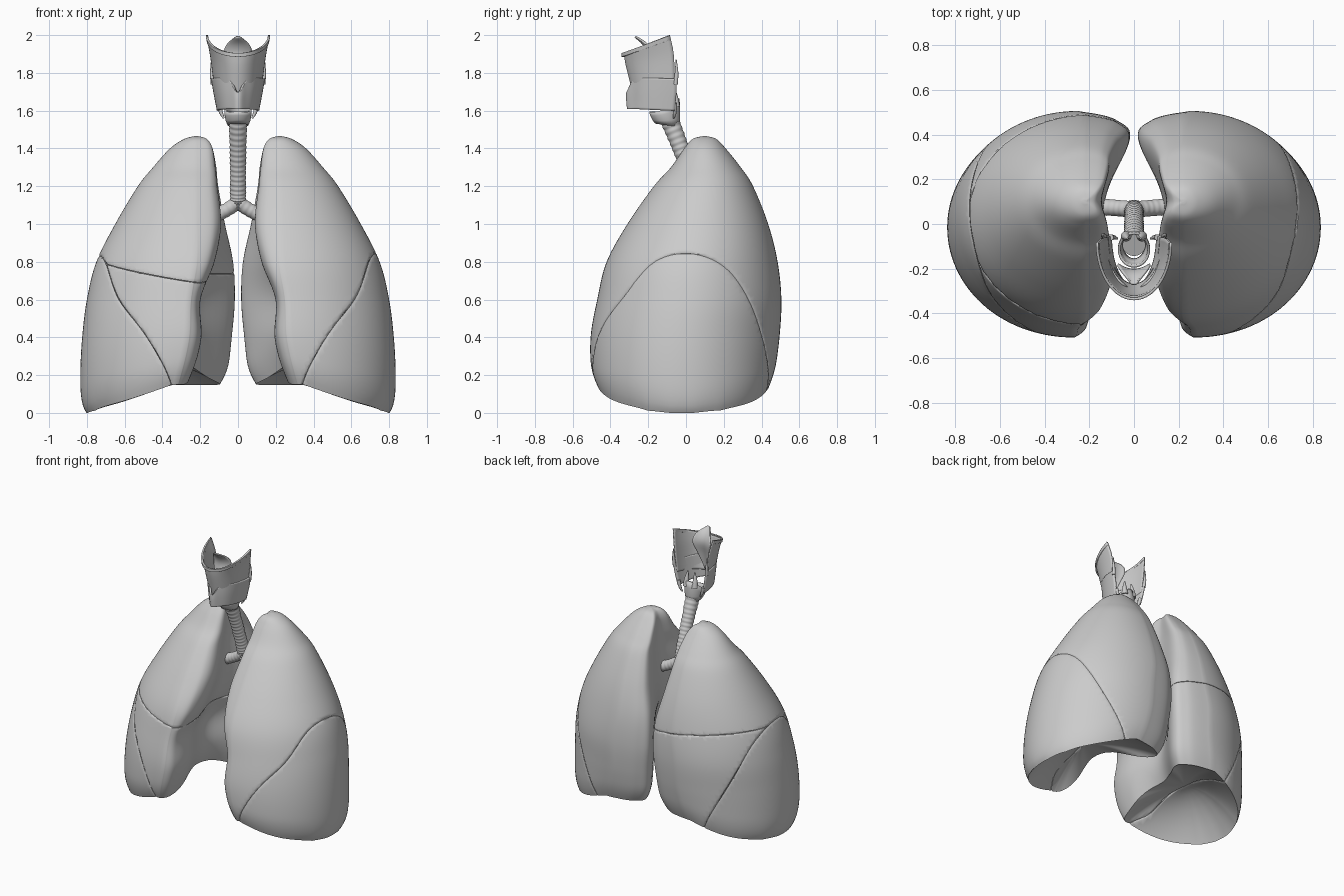
import bpy, bmesh, math
from mathutils import Vector

if "Cube" in bpy.data.objects:
    bpy.data.objects.remove(bpy.data.objects["Cube"])


def finish(name, bm, angle=50, thick=0):
    bmesh.ops.recalc_face_normals(bm, faces=bm.faces)
    me = bpy.data.meshes.new(name)
    bm.to_mesh(me)
    bm.free()
    for p in me.polygons:
        p.use_smooth = True
    me.set_sharp_from_angle(angle=math.radians(angle))
    ob = bpy.data.objects.new(name, me)
    bpy.context.collection.objects.link(ob)
    if thick:
        m = ob.modifiers.new("thickness", 'SOLIDIFY')
        m.thickness = thick
        m.offset = 0
    return ob


def spline(rows, p):
    """Catmull-Rom through rows, p in 0..len-1"""
    n = len(rows) - 1
    i = min(max(int(p), 0), n - 1)
    t = p - i
    a, b, c, d = (rows[min(max(k, 0), n)] for k in (i - 1, i, i + 1, i + 2))
    return [0.5 * (2*y + (z - x)*t + (2*x - 5*y + 4*z - w)*t*t + (3*y - x - 3*z + w)*t**3)
            for x, y, z, w in zip(a, b, c, d)]


def loft(bm, rings, closed=True, caps=False):
    vr = [[bm.verts.new(c) for c in r] for r in rings]
    n = len(vr[0])
    for a, b in zip(vr, vr[1:]):
        for j in range(n if closed else n - 1):
            k = (j + 1) % n
            bm.faces.new((a[j], a[k], b[k], b[j]))
    if caps:
        bm.faces.new(vr[0])
        bm.faces.new(vr[-1])
    return bm


# Lung sections from apex down: z, outer x, front y, back y, front-medial x, back-medial x, tip x
LUNG = [(1.465, .23, .09, .11, .21, .21, .22), (1.45, .285, .035, .16, .165, .165, .22),
        (1.40, .36, -.01, .21, .135, .135, .22), (1.3, .45, -.08, .29, .12, .115, .22),
        (1.2, .53, -.17, .355, .11, .105, .22), (1.0, .65, -.31, .435, .09, .07, .22),
        (.8, .75, -.42, .485, .125, .03, .22), (.6, .80, -.47, .505, .20, .025, .25),
        (.4, .825, -.505, .495, .195, .04, .26), (.2, .835, -.50, .47, .24, .065, .30),
        (0, .83, -.47, .45, .28, .11, .33)]
NO, NM, NR = 56, 48, 76


def floor_z(x, y):
    """Lower rim: low at the side, lifted in front, behind and beside the heart"""
    rim = .15 * min(1, max(0, (.78 - x) / .44)) ** .9 + .008 * math.cos(14 * (y - .2))
    return .005 + rim + .14 * math.exp(-((x - .2) / .16) ** 2 - ((y + .06) / .22) ** 2)


def outline(p, j):
    z, xo, yf, yb, xf, xm, cx = spline(LUNG, p)
    L, yc = yb - yf, (yb + yf) / 2
    if j < NO:
        a = math.pi * (j / NO - .5)
        return Vector((cx + (xo - cx) * math.cos(a), yc + L / 2 * math.sin(a), z))
    xi = max(xf, xm) + .045 * min(1, L / .7)
    pts = [(cx, yb), (xm + .25 * (cx - xm), yb - .04 * L), (xm, yb - .15 * L), (xi, yc),
           (xf, yf + .2 * L), (xf + .25 * (cx - xf), yf + .05 * L), (cx, yf)]
    x, y = spline(pts, (j - NO) / NM * 6)
    return Vector((x, y, z))


def lung(side):
    n = NO + NM
    ends = []
    for j in range(n):                      # where each column meets the diaphragm
        lo, hi = 5.0, 10.0
        for _ in range(18):
            m = (lo + hi) / 2
            v = outline(m, j)
            lo, hi = (m, hi) if v.z > floor_z(v.x, v.y) else (lo, m)
        ends.append(lo)
    rings = []
    for k in range(NR + 1):
        q = k / NR
        s = 1 - .075 * max(0, (q - .92) / .08) ** 2.5
        ring = [outline(ends[j] * q, j) for j in range(n)]
        for v in ring:
            v.x, v.y = .45 + (v.x - .45) * s, v.y * (.4 + .6 * s)
        rings.append(ring)
    rim = rings[-1]
    for s in (.97, .92, .82, .7, .55, .4, .25, .1):   # hollow base
        rings.append([Vector((.45 + (v.x - .45) * s, v.y * s,
                              v.z + (.27 - v.z) * (1 - s ** 2))) for v in rim])
    for r in rings:
        for v in r:
            v.x *= side
    bm = loft(bmesh.new(), rings, caps=True)
    bmesh.ops.recalc_face_normals(bm, faces=bm.faces)
    return bm


def bend(bm, amount):
    """Temporary shift that makes a flat cut come out curved"""
    for v in bm.verts:
        v.co.z += amount * (math.exp(-((v.co.y + .34) / .13) ** 2)
                            + .5 * math.exp(-((v.co.y - .38) / .1) ** 2))


def lobe(name, src, cuts):
    """Keep the part behind each surface, with a softened fissure edge"""
    bm = src.copy()
    for co, no, bow in cuts:
        n = no.normalized()
        bend(bm, bow)
        for off, clear in ((.012, False), (.0015, True)):
            r = bmesh.ops.bisect_plane(bm, geom=bm.verts[:] + bm.edges[:] + bm.faces[:],
                                       plane_co=co - n * off, plane_no=n, clear_outer=clear)
        bend(bm, -bow)
        bm.normal_update()
        cut = r['geom_cut']
        for v, nv in [(g, g.normal.copy()) for g in cut if isinstance(g, bmesh.types.BMVert)]:
            v.co -= nv * .004
        bmesh.ops.holes_fill(bm, edges=[g for g in cut if isinstance(g, bmesh.types.BMEdge)], sides=0)
    finish(name, bm)


# Lungs split into lobes
for side, label in ((1, "left"), (-1, "right")):
    src = lung(side)
    co, no = Vector((.34 * side, -.48, .19)), Vector((-.604 * side, .074, .303))
    if side < 0:
        co.z -= .025
    lobe(label + "_lower_lobe", src, [(co, no, .11)])
    if side > 0:
        lobe(label + "_upper_lobe", src, [(co, -no, .11)])
    else:
        hc, hn = Vector((0, 0, .70)), Vector((.15, -.096, 1))
        lobe(label + "_upper_lobe", src, [(co, -no, .11), (hc, -hn, 0)])
        lobe(label + "_middle_lobe", src, [(co, -no, .11), (hc, hn, 0)])
    src.free()


def tube(name, pts, ribs, amp, steps=6, seg=24):
    """Ribbed tube; pts are x, y, z, radius"""
    n = ribs * steps
    rings = []
    for k in range(n + 1):
        p = k / n * (len(pts) - 1)
        x, y, z, r = spline(pts, p)
        e = .02
        d = Vector(spline(pts, min(p + e, len(pts) - 1))[:3]) - Vector(spline(pts, max(p - e, 0))[:3])
        d.normalize()
        u = d.cross(Vector((0, 1, 0))).normalized()
        w = d.cross(u)
        r += amp * math.cos(2 * math.pi * k / steps)
        rings.append([Vector((x, y, z)) + r * (u * math.cos(a) + w * math.sin(a))
                      for a in (2 * math.pi * j / seg for j in range(seg))])
    return finish(name, loft(bmesh.new(), rings, caps=True), 60)


# Windpipe and its two branches
tube("trachea", [(0, -.095, 1.57, .050), (0, -.035, 1.42, .044), (0, .02, 1.27, .042),
                 (0, .06, 1.14, .042), (0, .07, 1.09, .036)], 22, .0016)
for s, label in ((1, "left"), (-1, "right")):
    tube(label + "_bronchus", [(0, .065, 1.115, .038), (.06 * s, .07, 1.075, .036),
                               (.13 * s, .075, 1.04, .037), (.22 * s, .075, 1.0, .034)], 8, .0008)


def shield(name, rows, thick, keel=0, dip=0):
    """Sheet open at the back; rows are half width, front y, back y, front z, back z"""
    rings = []
    for k in range(13):
        w, f, b, zf, zb = spline(rows, k / 12 * (len(rows) - 1))
        ring = []
        for j in range(41):
            a = math.pi / 2 * (j / 20 - 1)
            c = math.cos(a)
            x = w * math.sin(a)
            ring.append((x, b + (f - b) * c - keel * math.exp(-(x / .03) ** 2),
                         zb + (zf - zb) * c - dip * (1 - k / 12) * math.exp(-(x / .03) ** 2)))
        rings.append(ring)
    return finish(name, loft(bmesh.new(), rings, closed=False), 50, thick)


# Voice box
shield("upper_membrane", [(.165, -.325, -.085, 1.90, 2.0), (.145, -.315, -.065, 1.84, 1.90),
                          (.128, -.29, -.06, 1.74, 1.77), (.118, -.27, -.06, 1.66, 1.70)], .008)
shield("upper_rim", [(.165, -.335, -.085, 1.905, 2.0), (.16, -.335, -.085, 1.885, 1.975)], .012)
shield("thyroid_cartilage", [(.136, -.285, -.05, 1.775, 1.77), (.124, -.285, -.05, 1.70, 1.70),
                             (.105, -.28, -.06, 1.61, 1.60)], .014, .025, .08)
for s, label in ((1, "left"), (-1, "right")):
    tube(label + "_upper_horn", [(.133 * s, -.055, 1.74, .012), (.138 * s, -.05, 1.80, .01),
                                 (.14 * s, -.052, 1.87, .003)], 2, 0, seg=10)
    tube(label + "_lower_horn", [(.105 * s, -.06, 1.64, .014), (.09 * s, -.06, 1.59, .01),
                                 (.075 * s, -.065, 1.56, .005)], 2, 0, seg=10)
    tube(label + "_arytenoid", [(.035 * s, -.055, 1.62, .024), (.035 * s, -.058, 1.67, .016),
                                (.028 * s, -.065, 1.73, .004)], 2, 0, seg=12)

# Signet-shaped ring under the shield
rings = []
for top, r in ((0, .050), (.3, .060), (.7, .066), (1, .066)):
    ring = []
    for j in range(32):
        a = 2 * math.pi * j / 32
        b = (1 + math.sin(a)) / 2
        ring.append((r * math.cos(a), -.115 + .015 * (1 - top) + (r + .008) * math.sin(a),
                     1.535 - .02 * b + top * (.06 + .09 * b ** 2)))
    rings.append(ring)
finish("cricoid_ring", loft(bmesh.new(), rings), 50, .012)

# Leaf-shaped flap: half width, y, z
LEAF = [(.012, -.25, 1.68), (.045, -.225, 1.80), (.072, -.205, 1.89), (.06, -.225, 1.95), (.012, -.27, 1.992)]
rings = []
for k in range(17):
    w, y, z = spline(LEAF, k / 4)
    rings.append([(w * u, y + .35 * w * u * u, z) for u in (j / 6 - 1 for j in range(13))])
finish("epiglottis", loft(bmesh.new(), rings, closed=False), 50, .01)
